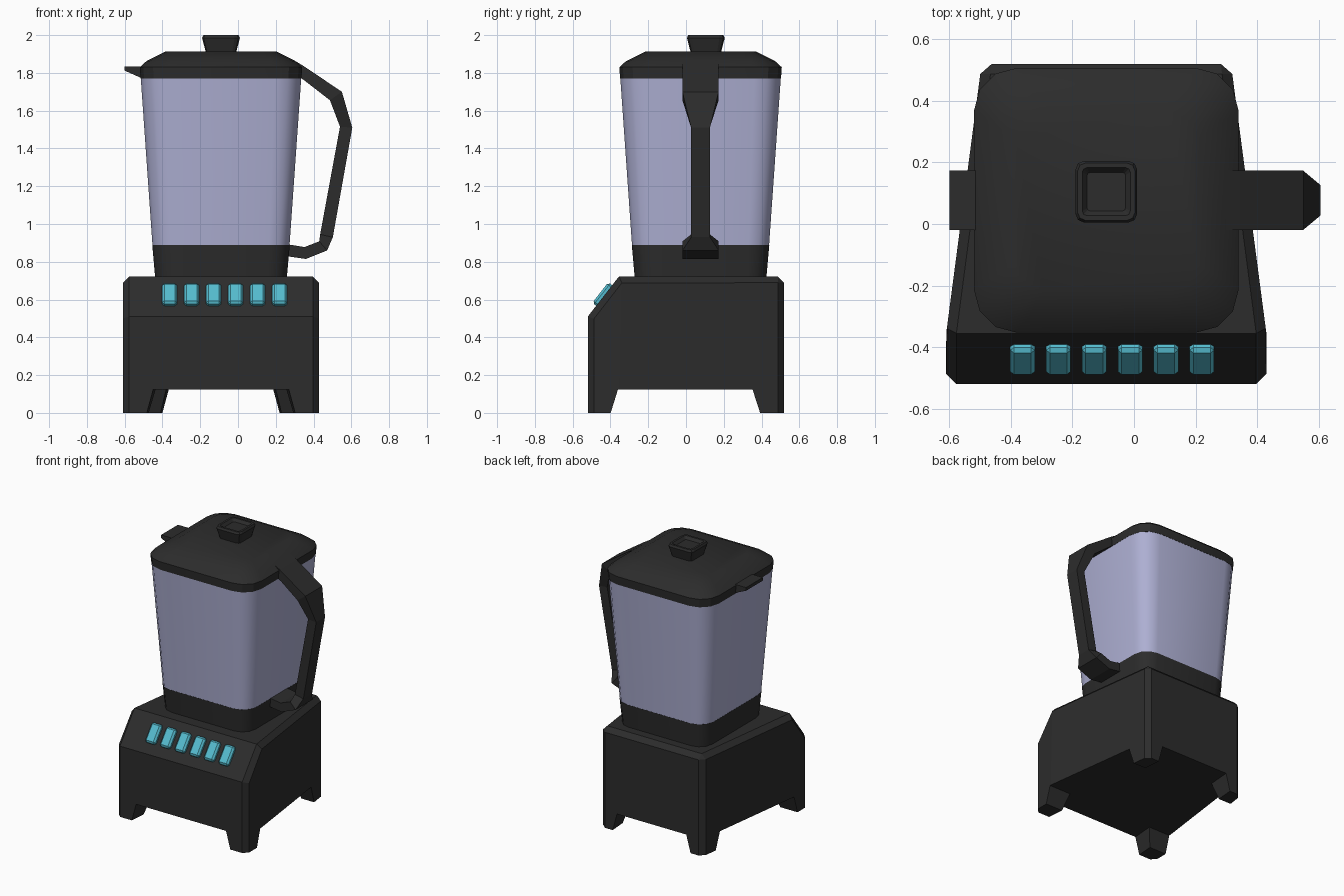
import bpy, bmesh, math
from mathutils import Matrix, Vector

if "Cube" in bpy.data.objects:
    bpy.data.objects.remove(bpy.data.objects["Cube"])

CX, CY = -0.09, 0.077   # jug axis


def material(name, rgb):
    m = bpy.data.materials.new(name)
    m.diffuse_color = (*rgb, 1)
    m.use_nodes = True
    m.node_tree.nodes["Principled BSDF"].inputs["Base Color"].default_value = m.diffuse_color
    return m


BLACK = material("black_plastic", (0.025, 0.025, 0.025))
GLASS = material("tinted_glass", (0.42, 0.43, 0.65))
TEAL = material("teal_button", (0.09, 0.50, 0.62))


def finish(name, bm, mat, smooth=None):
    bmesh.ops.recalc_face_normals(bm, faces=bm.faces[:])
    me = bpy.data.meshes.new(name)
    bm.to_mesh(me)
    bm.free()
    ob = bpy.data.objects.new(name, me)
    bpy.context.collection.objects.link(ob)
    me.materials.append(mat)
    bpy.context.view_layer.objects.active = ob
    if smooth:
        bpy.ops.object.select_all(action='DESELECT')
        ob.select_set(True)
        bpy.ops.object.shade_smooth_by_angle(angle=math.radians(smooth))
    return ob


def loft(name, rings, mat, smooth=None):
    """Skin a list of equal-length point rings and cap both ends."""
    bm = bmesh.new()
    vs = [[bm.verts.new(p) for p in r] for r in rings]
    n = len(vs[0])
    for a, b in zip(vs, vs[1:]):
        for i in range(n):
            j = (i + 1) % n
            bm.faces.new((a[i], a[j], b[j], b[i]))
    bm.faces.new(vs[0][::-1])
    bm.faces.new(vs[-1])
    return finish(name, bm, mat, smooth)


def rounded_square(half, r, z, cy=CY, seg=3):
    pts = []
    for q, (sx, sy) in enumerate([(1, 1), (-1, 1), (-1, -1), (1, -1)]):
        for k in range(seg + 1):
            a = math.pi / 2 * (q + k / seg)
            pts.append((CX + sx * (half - r) + r * math.cos(a),
                        cy + sy * (half - r) + r * math.sin(a), z))
    return pts


# Base: sloped-front body, narrower at the back, with chamfered outer edges
prof = [(-0.52, 0, 0.52), (-0.52, 0.51, 0.52), (-0.355, 0.722, 0.52),
        (0.52, 0.722, 0.405), (0.52, 0, 0.405), (-0.355, 0, 0.52)]
bm = bmesh.new()
L, R = [[bm.verts.new((CX + s * w, y, z)) for y, z, w in prof] for s in (-1, 1)]
for side in (L, R):
    bm.faces.new([side[i] for i in (0, 1, 2, 5)])
    bm.faces.new([side[i] for i in (5, 2, 3, 4)])
for i in range(6):
    j = (i + 1) % 6
    bm.faces.new((L[i], L[j], R[j], R[i]))
bmesh.ops.recalc_face_normals(bm, faces=bm.faces[:])
edges = [bm.edges.get((s[i], s[i + 1])) for s in (L, R) for i in range(4)]
edges.append(bm.edges.get((L[3], R[3])))
bmesh.ops.bevel(bm, geom=edges, offset=0.033, offset_type='OFFSET',
                segments=1, profile=0.5, affect='EDGES')
base = finish("base", bm, BLACK)

# Two tapered tunnels leave four feet at the corners
H = 0.125


def tunnel_x(x):
    return [(x, -0.408, -0.03), (x, -0.36, H), (x, 0.352, H), (x, 0.402, -0.03)]


def tunnel_y(y, w):
    return [(CX - w - 0.042, y, -0.03), (CX - w, y, H),
            (CX + w, y, H), (CX + w + 0.042, y, -0.03)]


cutters = [loft("cut_side", [tunnel_x(-1), tunnel_x(1)], BLACK),
           loft("cut_front", [tunnel_y(-0.6, 0.365), tunnel_y(0.6, 0.27)], BLACK)]
for c in cutters:
    m = base.modifiers.new("feet", 'BOOLEAN')
    m.operation, m.solver, m.object = 'DIFFERENCE', 'EXACT', c
    bpy.context.view_layer.objects.active = base
    bpy.ops.object.modifier_apply(modifier=m.name)
    bpy.data.objects.remove(c)

# Jug: collar, glass, lid and knob stacked on one axis
loft("jug_collar", [rounded_square(0.348, 0.10, 0.71),
                    rounded_square(0.364, 0.11, 0.89)], BLACK, 35)
loft("glass_jug", [rounded_square(0.363, 0.11, 0.89),
                   rounded_square(0.425, 0.14, 1.775)], GLASS, 35)
loft("lid", [rounded_square(h, r, z) for h, r, z in
             [(0.426, 0.14, 1.77), (0.43, 0.14, 1.83),
              (0.395, 0.13, 1.862), (0.295, 0.09, 1.912)]], BLACK, 25)
loft("lid_knob", [rounded_square(h, r, z, 0.105, 2) for h, r, z in
                  [(0.078, 0.02, 1.90), (0.100, 0.028, 1.985),
                   (0.093, 0.025, 2.0), (0.078, 0.015, 2.0),
                   (0.062, 0.008, 1.98)]], BLACK)

# Pouring spout on the left of the lid
spout = [(-0.60, 1.835), (-0.60, 1.812), (-0.51, 1.772), (-0.48, 1.772), (-0.48, 1.835)]
loft("spout", [[(x, CY + s * 0.096, z) for x, z in spout] for s in (-1, 1)], BLACK)

# Handle: outer point, inner point and half width at each station
stations = [((0.30, 1.865), (0.30, 1.79), 0.096),
            ((0.345, 1.838), (0.345, 1.765), 0.096),
            ((0.55, 1.70), (0.487, 1.655), 0.096),
            ((0.605, 1.51), (0.54, 1.515), 0.05),
            ((0.502, 0.93), (0.435, 0.945), 0.05),
            ((0.472, 0.86), (0.43, 0.908), 0.096),
            ((0.36, 0.815), (0.352, 0.878), 0.096),
            ((0.24, 0.832), (0.24, 0.896), 0.096)]
loft("handle", [[(o[0], CY - w, o[1]), (o[0], CY + w, o[1]),
                 (i[0], CY + w, i[1]), (i[0], CY - w, i[1])]
                for o, i, w in stations], BLACK)

# Row of six buttons on the sloped panel
slope = math.atan2(0.212, 0.165)
for k in range(6):
    bm = bmesh.new()
    bmesh.ops.create_cube(bm, size=1)
    bmesh.ops.scale(bm, vec=Vector((0.08, 0.138, 0.05)), verts=bm.verts)
    bmesh.ops.bevel(bm, geom=bm.edges[:], offset=0.012, segments=1,
                    profile=0.5, affect='EDGES')
    bm.transform(Matrix.Translation((-0.362 + 0.1165 * k, -0.434, 0.622))
                 @ Matrix.Rotation(slope, 4, 'X'))
    finish(f"button_{k + 1}", bm, TEAL)
